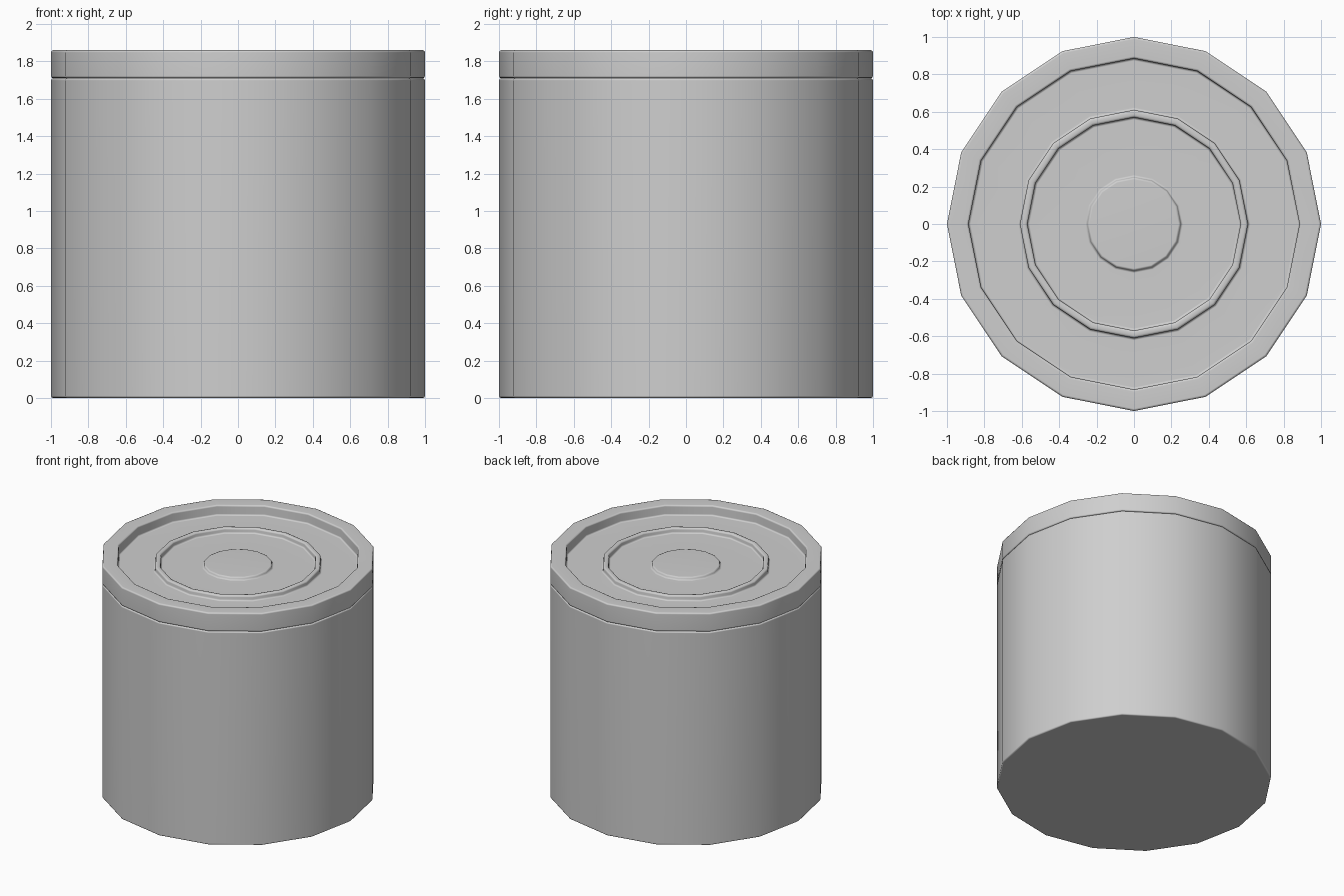
import bpy
import bmesh
import math

SIDES = 16

cube = bpy.data.objects.get("Cube")
if cube:
    bpy.data.objects.remove(cube, do_unlink=True)

# Plain grey metal for the whole can
GREY = (0.62, 0.62, 0.62, 1.0)
metal = bpy.data.materials.new("grey_metal")
metal.use_nodes = True
metal.diffuse_color = GREY
metal.node_tree.nodes["Principled BSDF"].inputs["Base Color"].default_value = GREY


def lathe(name, profile, bevel):
    """Turn a (radius, height) profile around z, then soften its rims."""
    bm = bmesh.new()
    verts = [bm.verts.new((r, 0, z)) for r, z in profile]
    edges = [bm.edges.new(pair) for pair in zip(verts, verts[1:])]
    bmesh.ops.spin(bm, geom=verts + edges, cent=(0, 0, 0), axis=(0, 0, 1),
                   angle=math.tau, steps=SIDES, use_duplicate=False)
    bmesh.ops.remove_doubles(bm, verts=bm.verts, dist=0.0005)
    bmesh.ops.recalc_face_normals(bm, faces=bm.faces)
    for face in bm.faces:
        face.smooth = True
    mesh = bpy.data.meshes.new(name)
    bm.to_mesh(mesh)
    bm.free()
    mesh.materials.append(metal)
    obj = bpy.data.objects.new(name, mesh)
    bpy.context.collection.objects.link(obj)

    # Round only the rims, not the upright wall edges
    mod = obj.modifiers.new("soft_rims", 'BEVEL')
    mod.width = bevel
    mod.segments = 2
    mod.limit_method = 'ANGLE'
    mod.angle_limit = math.radians(40)
    normals = obj.modifiers.new("flat_panels", 'WEIGHTED_NORMAL')
    normals.keep_sharp = True
    return obj


# Plain drum
lathe("can_body", [(0, 0), (1, 0), (1, 1.71), (0, 1.71)], 0.012)

# Lid with a raised outer rim, a middle ring and a central button
TOP, FLOOR, RING, BUTTON = 1.86, 1.78, 1.82, 1.805
lathe("can_lid", [
    (0, 1.71), (1, 1.71), (1, TOP), (0.885, TOP), (0.885, FLOOR),
    (0.61, FLOOR), (0.61, RING), (0.57, RING), (0.57, FLOOR),
    (0.25, FLOOR), (0.25, BUTTON), (0, BUTTON),
], 0.012)
